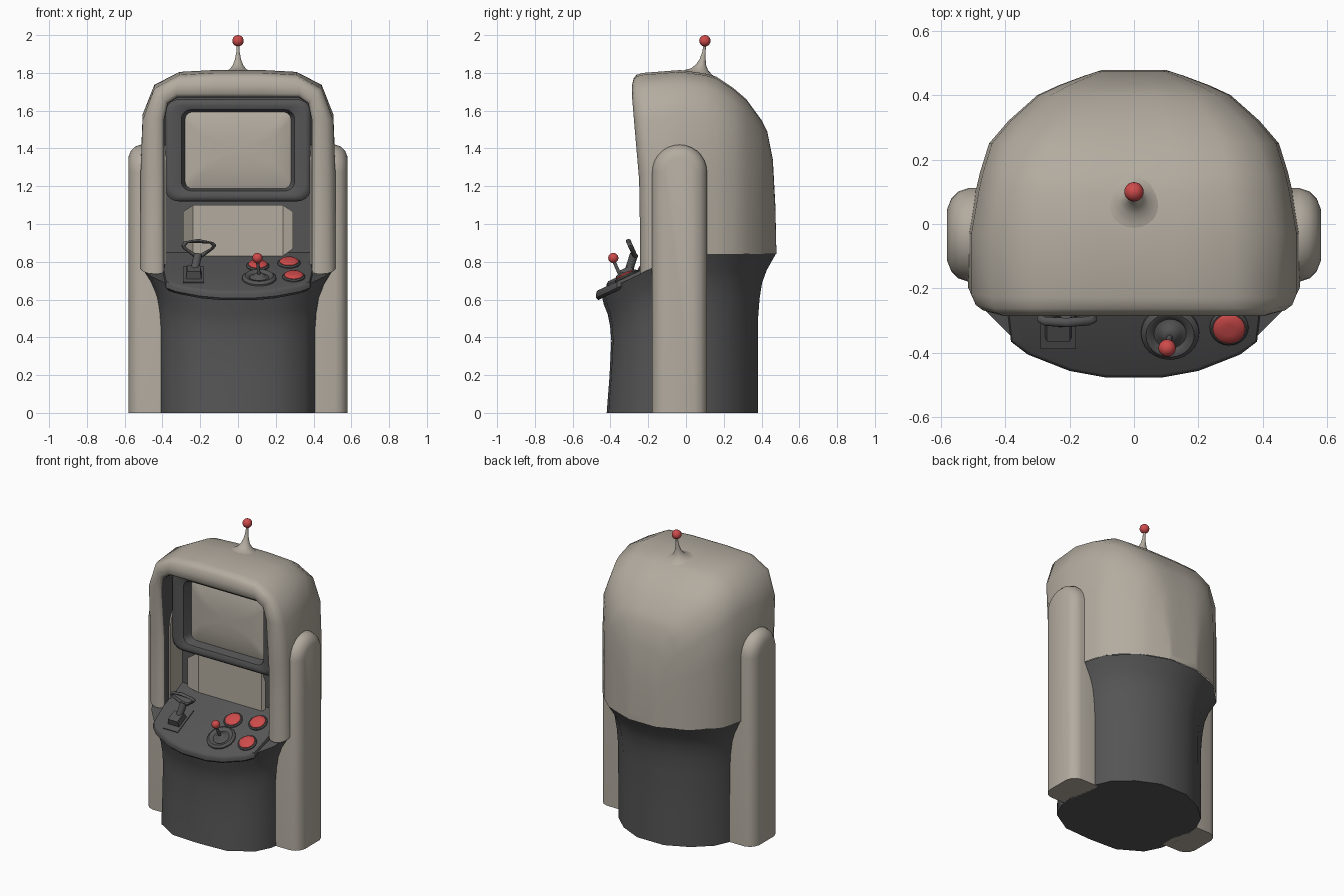
import bpy, bmesh, math
from mathutils import Vector, Matrix

if "Cube" in bpy.data.objects:
    bpy.data.objects.remove(bpy.data.objects["Cube"])


def material(name, rgb):
    m = bpy.data.materials.new(name)
    m.diffuse_color = (*rgb, 1)
    m.use_nodes = True
    m.node_tree.nodes["Principled BSDF"].inputs["Base Color"].default_value = m.diffuse_color
    return m


BEIGE = material("warm beige", (0.45, 0.41, 0.35))
DARK = material("dark grey", (0.09, 0.09, 0.09))
RED = material("red", (0.62, 0.07, 0.07))


def loft(name, rings, mats, bands=None, closed=True, caps=(True, True), angle=40):
    """Skin a list of point rings; bands gives the material slot per band."""
    bm = bmesh.new()
    vs = [[bm.verts.new(p) for p in r] for r in rings]
    n = len(rings[0])
    for i in range(len(vs) - 1):
        for j in range(n if closed else n - 1):
            k = (j + 1) % n
            f = bm.faces.new((vs[i][j], vs[i][k], vs[i + 1][k], vs[i + 1][j]))
            f.material_index = bands[i] if bands else 0
    for use, ring, band in ((caps[0], vs[0], 0), (caps[1], vs[-1], -1)):
        if use:
            bm.faces.new(ring).material_index = bands[band] if bands else 0
    bmesh.ops.recalc_face_normals(bm, faces=bm.faces)
    me = bpy.data.meshes.new(name)
    bm.to_mesh(me)
    bm.free()
    for m in mats:
        me.materials.append(m)
    ob = bpy.data.objects.new(name, me)
    bpy.context.collection.objects.link(ob)
    bpy.ops.object.select_all(action='DESELECT')
    ob.select_set(True)
    bpy.context.view_layer.objects.active = ob
    bpy.ops.object.shade_smooth_by_angle(angle=math.radians(angle))
    return ob


def lathe(name, prof, mat, mx=Matrix(), n=24):
    """Turn (radius, height) points around the local z axis."""
    rings = [[mx @ Vector((r * math.cos(t * math.tau / n), r * math.sin(t * math.tau / n), z))
              for t in range(n)] for r, z in prof]
    return loft(name, rings, [mat])


def ball(name, centre, r):
    prof = [(r * max(math.sin(a * math.pi / 12), 0.01), -r * math.cos(a * math.pi / 12)) for a in range(13)]
    return lathe(name, prof, RED, Matrix.Translation(centre))


def rod(name, a, b, r):
    d = Vector(b) - Vector(a)
    mx = Matrix.Translation(a) @ d.to_track_quat('Z', 'Y').to_matrix().to_4x4()
    return lathe(name, [(r, 0), (r, d.length)], DARK, mx, 12)


def mirror_pts(half):
    """Complete a half outline that runs along +x by adding the -x side."""
    return half + [(-x, y) for x, y in reversed(half) if abs(x) > 1e-6]


def deck(y):
    return 0.642 + 0.48 * (y + 0.48)


def rim(y):
    return min(0.84, deck(y) - 0.02)


def on_deck(x, y):
    return Matrix.Translation((x, y, deck(y))) @ Matrix.Rotation(math.atan(0.48), 4, 'X')


# Lower body: waist that flares out to meet the hood
low = mirror_pts([(0, -.42), (.2, -.41), (.35, -.32), (.40, -.22), (.42, -.12), (.42, 0),
                  (.41, .1), (.36, .21), (.25, .31), (.1, .38), (0, .38)])
top = mirror_pts([(0, -.45), (.2, -.43), (.37, -.36), (.46, -.27), (.507, -.18), (.515, -.05),
                  (.49, .1), (.45, .25), (.3, .40), (.1, .475), (0, .475)])
rings = []
for f, w, waist in ((0, 0, 1), (.3, 0, .965), (.6, .02, .94), (.72, .1, .95), (.82, .24, .97), (.9, .5, 1), (1, 1, 1)):
    ring = []
    for (ax, ay), (bx, by) in zip(low, top):
        x, y = ax + (bx - ax) * w, ay + (by - ay) * w
        ring.append((x, y * (waist if y < 0 else 1), f * rim(by)))
    rings.append(ring)
loft("lower_body", rings, [DARK])

# Hood: arch sections from the cavity wall, round the front lip, to the back
OUTER = [(1, 0), (1, .25), (1, .5), (.98, .76), (.86, .92), (.6, .99), (.25, 1), (0, 1)]
INNER = [(1, 0), (1, .25), (1, .5), (1, .87), (.95, .965), (.82, 1), (.3, 1), (0, 1)]


def arch(y, w, t, blend, lean):
    zb = rim(y)
    half = []
    for (ax, az), (bx, bz) in zip(INNER, OUTER):
        z = zb + (az + (bz - az) * blend) * (t - zb)
        dy = -0.042 * lean * max(0, min(1, (z - 1.15) / .5)) ** 1.3
        half.append((w * (ax + (bx - ax) * blend), y + dy, z))
    return half + [(-x, yy, z) for x, yy, z in reversed(half[:-1])]


sections = [(-.05, .39, 1.67, 0, 0), (-.21, .39, 1.67, 0, 1), (-.228, .393, 1.675, 0, 1),
            (-.24, .41, 1.69, .1, 1), (-.244, .44, 1.73, .4, 1), (-.236, .475, 1.77, .7, 1),
            (-.22, .50, 1.79, .9, 1), (-.19, .515, 1.80, 1, .9), (-.03, .515, 1.815, 1, 0),
            (.1, .492, 1.797, 1, 0), (.16, .478, 1.78, 1, 0), (.25, .45, 1.72, 1, 0),
            (.32, .39, 1.66, 1, 0), (.40, .30, 1.55, 1, 0), (.43, .235, 1.49, 1, 0),
            (.46, .155, 1.34, 1, 0), (.473, .115, 1.1, 1, 0), (.478, .10, .88, 1, 0)]
loft("hood", [arch(*s) for s in sections], [BEIGE, DARK], [1, 1] + [0] * 15, closed=False, angle=50)

# Side pods: round-topped columns with softened outer edges
for side, label in ((1, "right"), (-1, "left")):
    rings = []
    for x, r in ((.38, .145), (.515, .145), (.545, .135), (.567, .113), (.58, .08)):
        arc = [(-.034 - r * math.cos(a * math.pi / 14), 1.275 + r * math.sin(a * math.pi / 14)) for a in range(15)]
        pts = [(-.034 - r, 0)] + arc + [(-.034 + r, 0)]
        rings.append([(side * x, y, z) for y, z in pts])
    loft(label + "_side_pod", rings, [BEIGE], angle=50)

# Control deck: sloped slab with a rounded lip
outline = mirror_pts([(.09, -.476), (.2, -.456), (.33, -.405), (.382, -.365), (.395, -.25), (.395, -.045)])
loft("control_deck", [[(x * s, -.2 + (y + .2) * s, deck(-.2 + (y + .2) * s) + dz) for x, y in outline]
                      for s, dz in ((.965, 0), (.99, -.003), (1, -.016), (1, -.035), (.96, -.052))], [DARK])


# Screen: bezel frame and bulging tube
def rounded(hx, hz, r, y, bulge=0.0):
    pts = []
    for q, (sx, sz) in enumerate(((1, 1), (-1, 1), (-1, -1), (1, -1))):
        for k in range(6):
            a = (q + k / 5) * math.pi / 2
            pts.append((sx * (hx - r) + r * math.cos(a), y, 1.39 + sz * (hz - r) + r * math.sin(a)))
    return pts


loft("screen_and_bezel", [
    rounded(.385, .27, .07, -.05), rounded(.385, .27, .07, -.15), rounded(.375, .26, .07, -.163),
    rounded(.355, .24, .06, -.168), rounded(.30, .215, .05, -.155), rounded(.28, .203, .04, -.10),
    rounded(.25, .16, .03, -.113), rounded(.18, .09, .03, -.122), rounded(.06, .03, .01, -.125)],
    [DARK, BEIGE], [0, 0, 0, 0, 0, 1, 1, 1])

# Panel below the screen with angled ends
loft("lower_panel", [[(x, y, z0), (x, y, z1)] for x, y, z0, z1 in
                     ((-.292, -.125, .87, 1.065), (-.237, -.085, .83, 1.1),
                      (.237, -.085, .83, 1.1), (.292, -.125, .87, 1.065))],
     [BEIGE], closed=False, caps=(False, False), angle=20)

# Buttons with dark collars
for i, (x, y) in enumerate(((.295, -.32), (.27, -.17), (.105, -.20))):
    mx = on_deck(x, y)
    lathe(f"button_collar_{i}", [(.06, -.01), (.06, .006), (.054, .012), (.045, .012)], DARK, mx)
    lathe(f"button_{i}", [(.05, 0), (.05, .014), (.044, .02), (.02, .023)], RED, mx)

# Joystick
lathe("joystick_base", [(.092, -.01), (.09, .008), (.075, .02), (.06, .018), (.05, .008),
                        (.035, .012), (.025, .025), (.012, .03)], DARK, on_deck(.112, -.337))
rod("joystick_stick", (.112, -.345, .72), (.103, -.385, .81), .009)
ball("joystick_ball", (.103, -.385, .82), .027)


# Steering lever: block, column and triangular grip
def box(name, mx, sx, sy, z0, z1, taper=1.0):
    base = [(-sx, -sy), (sx, -sy), (sx, sy), (-sx, sy)]
    return loft(name, [[mx @ Vector((x * k, y * k, z)) for x, y in base]
                       for k, z in ((1, z0), (taper, z1))], [DARK], angle=20)


box("lever_plate", on_deck(-.235, -.30), .055, .095, -.01, .006)
box("lever_block", on_deck(-.235, -.31), .042, .045, 0, .045, .85)
rod("lever_column", (-.235, -.31, .73), (-.212, -.275, .84), .022)
grip = [(-.29, .885), (-.275, .903), (-.21, .91), (-.14, .90), (-.125, .885), (-.14, .868),
        (-.19, .835), (-.21, .828), (-.23, .835), (-.28, .87)]
centre = Vector((-.21, .875))
rings = []
for x, z in grip + grip[:1]:
    out = (Vector((x, z)) - centre).normalized()
    ring = []
    for k in range(8):
        a = k * math.tau / 8
        p = Vector((x, z)) + out * .011 * math.cos(a)
        ring.append((p.x, -.265 - .45 * (z - .82) + .014 * math.sin(a), p.y))
    rings.append(ring)
loft("lever_grip", rings, [DARK], caps=(False, False), angle=60)

# Antenna: flared foot leaning back to a red ball
rings = []
for r, z, y, tilt in ((.082, 1.797, .07, .22), (.07, 1.803, .07, .2), (.045, 1.818, .073, .15), (.027, 1.842, .08, .1),
                      (.016, 1.872, .088, 0), (.009, 1.91, .095, 0), (.006, 1.96, .1, 0)):
    rings.append([(r * math.cos(a * math.tau / 24), y + r * math.sin(a * math.tau / 24),
                   z - tilt * r * math.sin(a * math.tau / 24)) for a in range(24)])
loft("antenna_stem", rings, [BEIGE], angle=50)
ball("antenna_ball", (0, .1, 1.97), .03)
